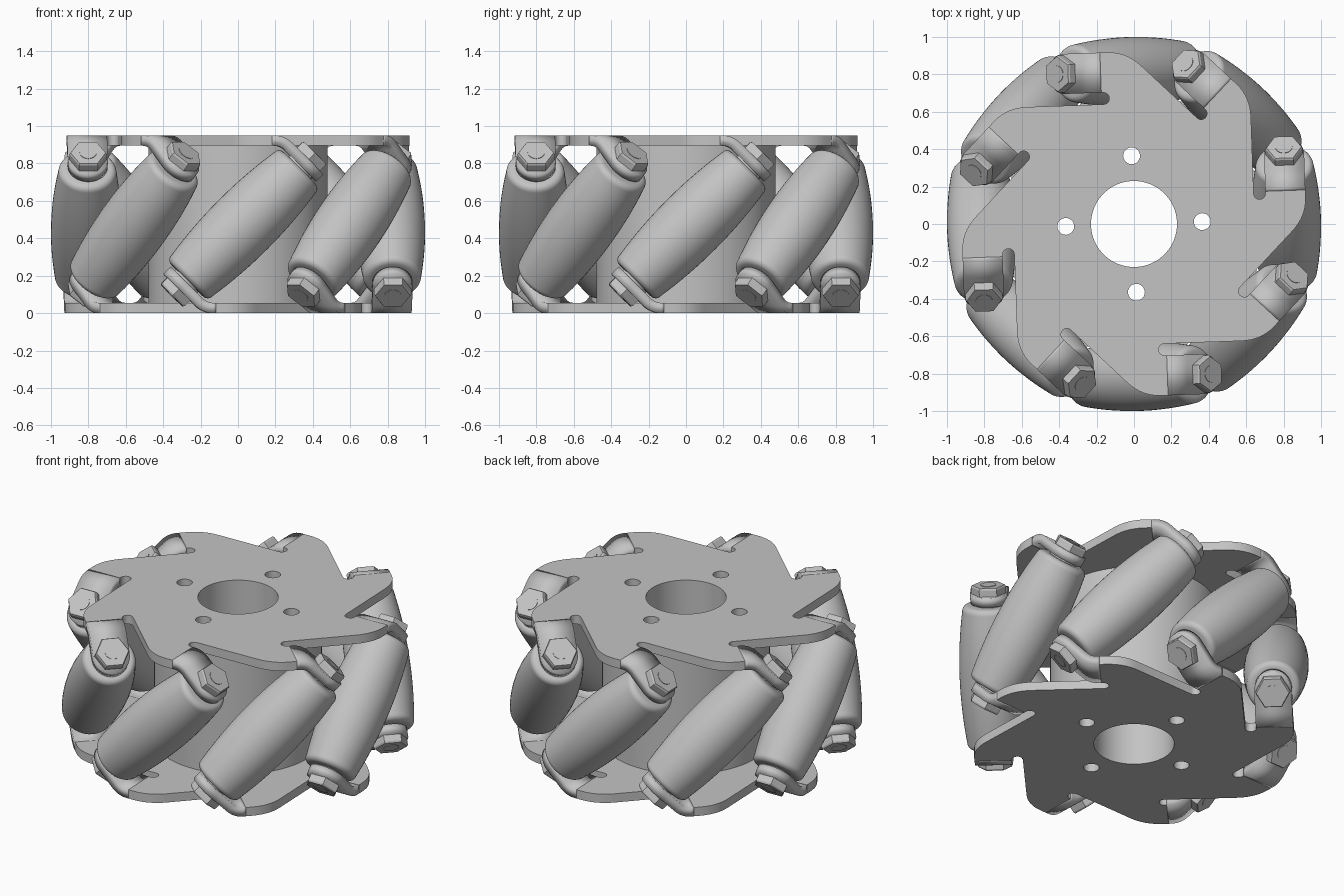
import bpy, bmesh, math
from mathutils import Matrix, Vector

cube = bpy.data.objects.get("Cube")
if cube:
    bpy.data.objects.remove(cube, do_unlink=True)

COUNT = 8                 # rollers around the wheel
MID = 0.475               # half height
AXIS_R = 0.815            # distance of roller axes from the centre
THICK = 0.055             # sheet thickness
TAB_W = 0.107             # half width of a bent tab
SLIT_R = 0.0315
TWIST = math.radians(2)
STEP = math.tau / COUNT

grey = bpy.data.materials.new("satin_grey")
grey.use_nodes = True
colour = (0.55, 0.55, 0.55, 1)
grey.diffuse_color = colour
grey.node_tree.nodes["Principled BSDF"].inputs["Base Color"].default_value = colour


def add(name, mesh, matrix, smooth=True):
    obj = bpy.data.objects.new(name, mesh)
    bpy.context.collection.objects.link(obj)
    obj.matrix_world = matrix
    if not mesh.materials:
        mesh.materials.append(grey)
    if smooth:
        bpy.ops.object.select_all(action='DESELECT')
        obj.select_set(True)
        bpy.context.view_layer.objects.active = obj
        bpy.ops.object.shade_smooth_by_angle(angle=math.radians(35))
    return obj


def lathe(name, profile, sides):
    """Solid of revolution about z from (radius, height) points."""
    bm = bmesh.new()
    rings = [[bm.verts.new((r * math.cos(math.tau * i / sides),
                            r * math.sin(math.tau * i / sides), h))
              for i in range(sides)] for r, h in profile]
    for a, b in zip(rings, rings[1:]):
        for i in range(sides):
            j = (i + 1) % sides
            bm.faces.new((a[i], a[j], b[j], b[i]))
    bm.faces.new(rings[0][::-1])
    bm.faces.new(rings[-1])
    mesh = bpy.data.meshes.new(name)
    bm.to_mesh(mesh)
    bm.free()
    return mesh


def slab(name, loops, thickness):
    """Flat sheet with holes from closed 2D loops."""
    curve = bpy.data.curves.new(name, 'CURVE')
    curve.dimensions = '2D'
    curve.fill_mode = 'BOTH'
    curve.extrude = thickness / 2
    for loop in loops:
        spline = curve.splines.new('POLY')
        spline.points.add(len(loop) - 1)
        for p, (x, y) in zip(spline.points, loop):
            p.co = (x, y, 0, 1)
        spline.use_cyclic_u = True
    temp = bpy.data.objects.new(name, curve)
    bpy.context.collection.objects.link(temp)
    deps = bpy.context.evaluated_depsgraph_get()
    mesh = bpy.data.meshes.new_from_object(temp.evaluated_get(deps))
    bpy.data.objects.remove(temp, do_unlink=True)
    bm = bmesh.new()
    bm.from_mesh(mesh)
    bmesh.ops.remove_doubles(bm, verts=bm.verts, dist=0.0002)
    bmesh.ops.recalc_face_normals(bm, faces=bm.faces)
    bm.to_mesh(mesh)
    bm.free()
    return mesh


def circle(r, n, cx=0, cy=0):
    return [(cx + r * math.cos(math.tau * i / n), cy + r * math.sin(math.tau * i / n))
            for i in range(n)]


def turn(p, a):
    return (p[0] * math.cos(a) - p[1] * math.sin(a), p[0] * math.sin(a) + p[1] * math.cos(a))


# Plate outline: tab stub, rounded slit, straight flank, rounded shoulder
outer, inner = AXIS_R + TAB_W, AXIS_R - TAB_W
slit_u, slit_v, stub_v = inner - SLIT_R, 0.14, 0.15
flank_u = slit_u - SLIT_R
sector = [(outer, stub_v), (inner, stub_v)]
sector += [(slit_u + SLIT_R * math.cos(a), slit_v - SLIT_R * math.sin(a))
           for a in (math.pi * i / 10 for i in range(11))]
start = Vector((flank_u, 0.55))
corner = Vector((flank_u, outer * math.sqrt(2) - flank_u))
end = Vector(turn((outer, 0.11), STEP))
for i in range(9):
    t = i / 8
    sector.append(tuple(start * (1 - t) ** 2 + corner * 2 * t * (1 - t) + end * t * t))
outline = [turn(p, k * STEP) for k in range(COUNT) for p in sector]

holes = [circle(0.23, 64)]
for k in range(4):
    a = k * math.pi / 2
    holes.append(circle(0.045, 24, 0.365 * math.cos(a), 0.365 * math.sin(a)))

plate = slab("plate", [outline] + holes, THICK)
hub = slab("hub", [circle(0.48, 96)] + holes, 2 * (MID - THICK))

# Bent tab: a strip that leaves the plate, turns 45 degrees and ends round
seat = 0.4635                            # tab mid-plane along the roller axis
top_z = MID - THICK / 2
fold_v = seat * math.sqrt(2) - top_z
slope = Vector((1, -1)).normalized()
fold = Vector((fold_v, top_z))
bend_in, bend_out = Vector((fold_v - 0.045, top_z)), fold + slope * 0.045
rows = [(Vector((stub_v, top_z)), TAB_W)]
for i in range(7):
    t = i / 6
    rows.append((bend_in * (1 - t) ** 2 + fold * 2 * t * (1 - t) + bend_out * t * t, TAB_W))
centre = Vector((1, 1)) * seat / math.sqrt(2)
for i in range(11):
    a = math.pi / 2 * i / 10.3
    rows.append((centre + slope * 0.115 * math.sin(a), TAB_W * math.cos(a)))
bm = bmesh.new()
pairs = [(bm.verts.new((AXIS_R - w, p.x, p.y)), bm.verts.new((AXIS_R + w, p.x, p.y)))
         for p, w in rows]
for (a, b), (c, d) in zip(pairs, pairs[1:]):
    bm.faces.new((a, b, d, c))
tab = bpy.data.meshes.new("tab")
bm.to_mesh(tab)
bm.free()

# Barrel roller with rounded ends, plus its bushings, bolt and hex ends
HALF, FILLET = 0.425, 0.035


def barrel(s):
    return 0.185 - 0.035 * (s / HALF) ** 2


side = [(barrel(s), s) for s in ((HALF - FILLET) * i / 8 for i in range(9))]
rim = barrel(HALF - FILLET) - FILLET
side += [(rim + FILLET * math.cos(a), HALF - FILLET + FILLET * math.sin(a))
         for a in (math.pi / 2 * i / 6 for i in range(1, 7))]
roller = lathe("roller", [(r, -s) for r, s in side[:0:-1]] + side, 48)
bushing = lathe("bushing", [(0.085, -0.44), (0.085, 0.44)], 32)
bolt = lathe("bolt", [(0.045, -0.543), (0.045, 0.543)], 24)
hex_end = lathe("hex_end", [(0.1, 0.488), (0.1, 0.53), (0.094, 0.54)], 6)

# Assembly
base = Matrix.Translation((0, 0, MID)) @ Matrix.Rotation(TWIST, 4, 'Z')
flip = Matrix.Rotation(math.pi, 4, 'X')
add("hub", hub, base)
for label, side_turn in (("top", Matrix()), ("bottom", flip)):
    add(label + "_plate", plate, base @ side_turn @ Matrix.Translation((0, 0, top_z)))

for k in range(COUNT):
    place = base @ Matrix.Rotation(k * STEP, 4, 'Z')
    tilt = Matrix.Translation((AXIS_R, 0, 0)) @ Matrix.Rotation(-math.pi / 4, 4, 'X')
    for name, mesh in (("roller", roller), ("bushing", bushing), ("bolt", bolt)):
        add(f"{name}_{k + 1}", mesh, place @ tilt)
    for label, side_turn in (("top", Matrix()), ("bottom", flip)):
        obj = add(f"{label}_tab_{k + 1}", tab, place @ side_turn)
        solid = obj.modifiers.new("thickness", 'SOLIDIFY')
        solid.thickness = THICK
        solid.offset = 0
        add(f"{label}_hex_{k + 1}", hex_end, place @ side_turn @ tilt, smooth=False)
